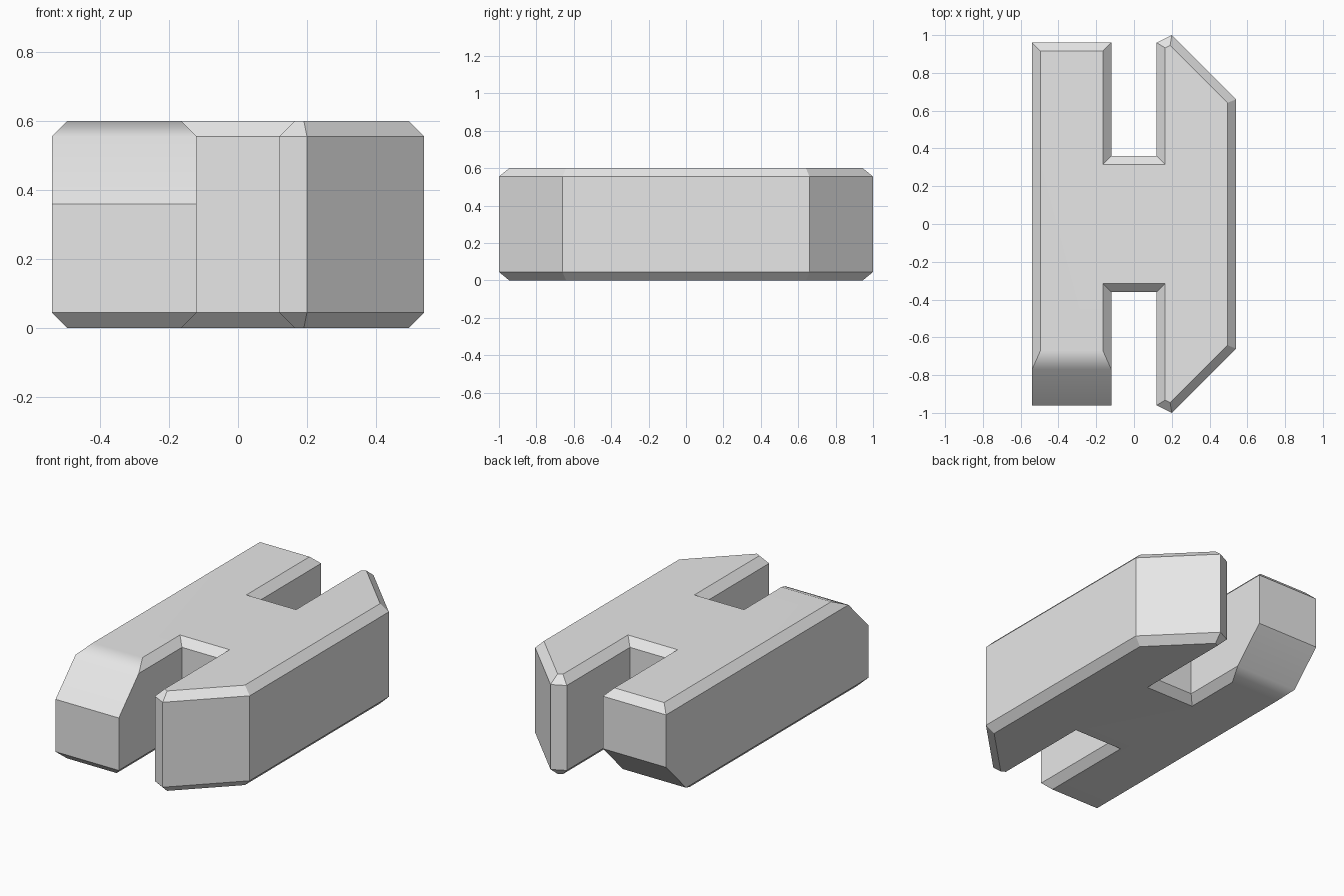
import bpy
import bmesh
import math

cube = bpy.data.objects.get("Cube")
if cube:
    bpy.data.objects.remove(cube, do_unlink=True)

HEIGHT = 0.6
BEVEL = 0.045
BAR_END = 0.96


def outline(front, back):
    """H-shaped plan, anticlockwise; front and back are the ends of the plain bar."""
    tip = [(0.12, -BAR_END), (0.20, -1.0), (0.54, -0.66)]
    notch_front = [(-0.12, front), (-0.12, -0.36), (0.12, -0.36)]
    right = notch_front + tip
    mirrored = [(x, -y) for x, y in reversed(tip)]
    return right + mirrored + [(0.12, 0.36), (-0.12, 0.36), (-0.12, back),
                               (-0.54, back), (-0.54, front)]


def inset(points, d):
    """Move every edge of the plan inwards by d."""
    result = []
    for i, (x, y) in enumerate(points):
        px, py = points[i - 1]
        nx, ny = points[(i + 1) % len(points)]
        a = math.atan2(y - py, x - px)
        b = math.atan2(ny - y, nx - x)
        n1 = (-math.sin(a), math.cos(a))
        n2 = (-math.sin(b), math.cos(b))
        k = d / (1 + n1[0] * n2[0] + n1[1] * n2[1])
        result.append((x + k * (n1[0] + n2[0]), y + k * (n1[1] + n2[1])))
    return result


# Levels from the floor up; the plain bar slopes under its back and over its front
SLOPE, ROUND = 0.77, 0.67
levels = [
    (0.0, inset(outline(-BAR_END, ROUND + BEVEL), BEVEL)),
    (BEVEL, outline(-BAR_END, SLOPE)),
    (0.24, outline(-BAR_END, BAR_END)),
    (HEIGHT - 0.24, outline(-BAR_END, BAR_END)),
    (HEIGHT - BEVEL, outline(-SLOPE, BAR_END)),
    (HEIGHT, inset(outline(-ROUND - BEVEL, BAR_END), BEVEL)),
]

# Loft the levels into one closed body
bm = bmesh.new()
rings = [[bm.verts.new((x, y, z)) for x, y in pts] for z, pts in levels]
for low, high in zip(rings, rings[1:]):
    for i in range(len(low)):
        j = (i + 1) % len(low)
        bm.faces.new((low[i], low[j], high[j], high[i]))
bm.faces.new(list(reversed(rings[0])))
bm.faces.new(rings[-1])
bmesh.ops.dissolve_limit(bm, angle_limit=math.radians(1),
                         verts=bm.verts[:], edges=bm.edges[:])
bmesh.ops.recalc_face_normals(bm, faces=bm.faces[:])

mesh = bpy.data.meshes.new("notched_block")
bm.to_mesh(mesh)
bm.free()
block = bpy.data.objects.new("notched_block", mesh)
bpy.context.collection.objects.link(block)

# Plain grey
grey = bpy.data.materials.new("light grey")
grey.use_nodes = True
colour = (0.8, 0.8, 0.8, 1.0)
grey.diffuse_color = colour
grey.node_tree.nodes["Principled BSDF"].inputs["Base Color"].default_value = colour
mesh.materials.append(grey)

# Smooth only the shallow breaks above and below the slopes
bpy.ops.object.select_all(action="DESELECT")
block.select_set(True)
bpy.context.view_layer.objects.active = block
bpy.ops.object.shade_smooth_by_angle(angle=math.radians(30))
weighted = block.modifiers.new("weighted_normals", "WEIGHTED_NORMAL")
weighted.keep_sharp = True
